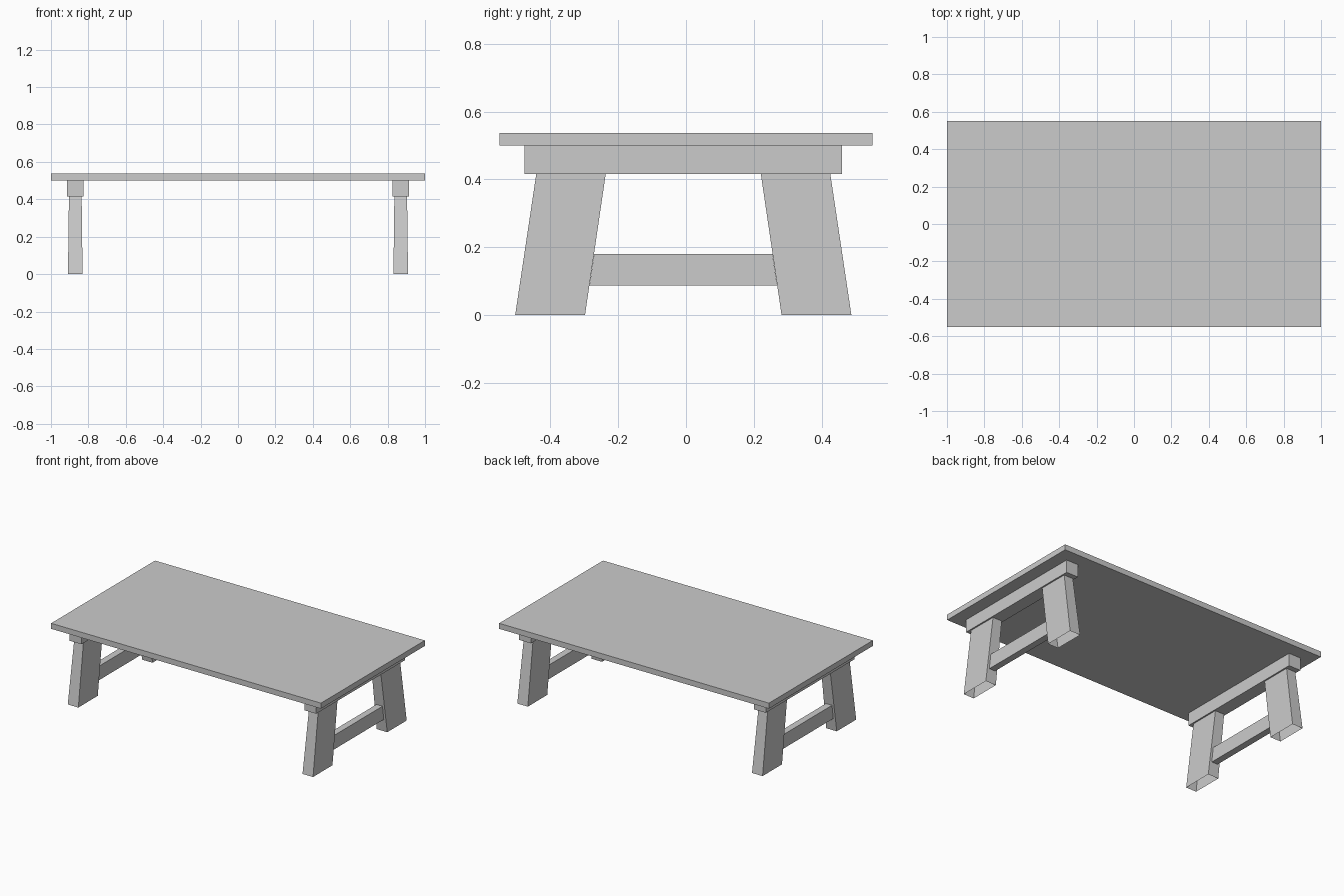
import bpy
import bmesh

if "Cube" in bpy.data.objects:
    bpy.data.objects.remove(bpy.data.objects["Cube"], do_unlink=True)

grey = bpy.data.materials.new("plain grey")
grey.use_nodes = True
colour = (0.6, 0.6, 0.6, 1)
grey.diffuse_color = colour
grey.node_tree.nodes["Principled BSDF"].inputs["Base Color"].default_value = colour


def block(name, z, bottom, top=None, open_base=False):
    """Straight or slanted block; bottom and top are (x0, x1, y0, y1)."""
    bm = bmesh.new()
    bmesh.ops.create_cube(bm, size=2)
    for v in bm.verts:
        x0, x1, y0, y1 = (top or bottom) if v.co.z > 0 else bottom
        v.co = (x1 if v.co.x > 0 else x0,
                y1 if v.co.y > 0 else y0,
                z[1] if v.co.z > 0 else z[0])
    if open_base:
        bm.normal_update()
        base = [f for f in bm.faces if f.normal.z < -0.9]
        bmesh.ops.delete(bm, geom=base, context="FACES_ONLY")
    mesh = bpy.data.meshes.new(name)
    bm.to_mesh(mesh)
    bm.free()
    mesh.materials.append(grey)
    obj = bpy.data.objects.new(name, mesh)
    bpy.context.collection.objects.link(obj)
    return obj


def side_rect(cx, half, cy, side, inner, outer):
    """Rectangle on the front (-1) or back (1) side of a trestle."""
    y0, y1 = sorted((cy + side * inner, cy + side * outer))
    return (cx - half, cx + half, y0, y1)


# Tabletop
block("tabletop", (0.5, 0.537), (-1, 1, -0.55, 0.55))

# Two trestles: crossbar, splayed hollow legs and a stretcher
cy = -0.008
for label, cx in (("right", -0.87), ("left", 0.87)):
    block(label + "_crossbar", (0.415, 0.5),
          (cx - 0.044, cx + 0.044, cy - 0.469, cy + 0.469))
    for end, side in (("front", -1), ("back", 1)):
        block(f"{end}_{label}_leg", (0, 0.415),
              side_rect(cx, 0.039, cy, side, 0.29, 0.496),
              side_rect(cx, 0.034, cy, side, 0.229, 0.434), open_base=True)
    block(label + "_stretcher", (0.086, 0.18),
          (cx - 0.0225, cx + 0.0225, cy - 0.277, cy + 0.277),
          (cx - 0.0225, cx + 0.0225, cy - 0.263, cy + 0.263))
